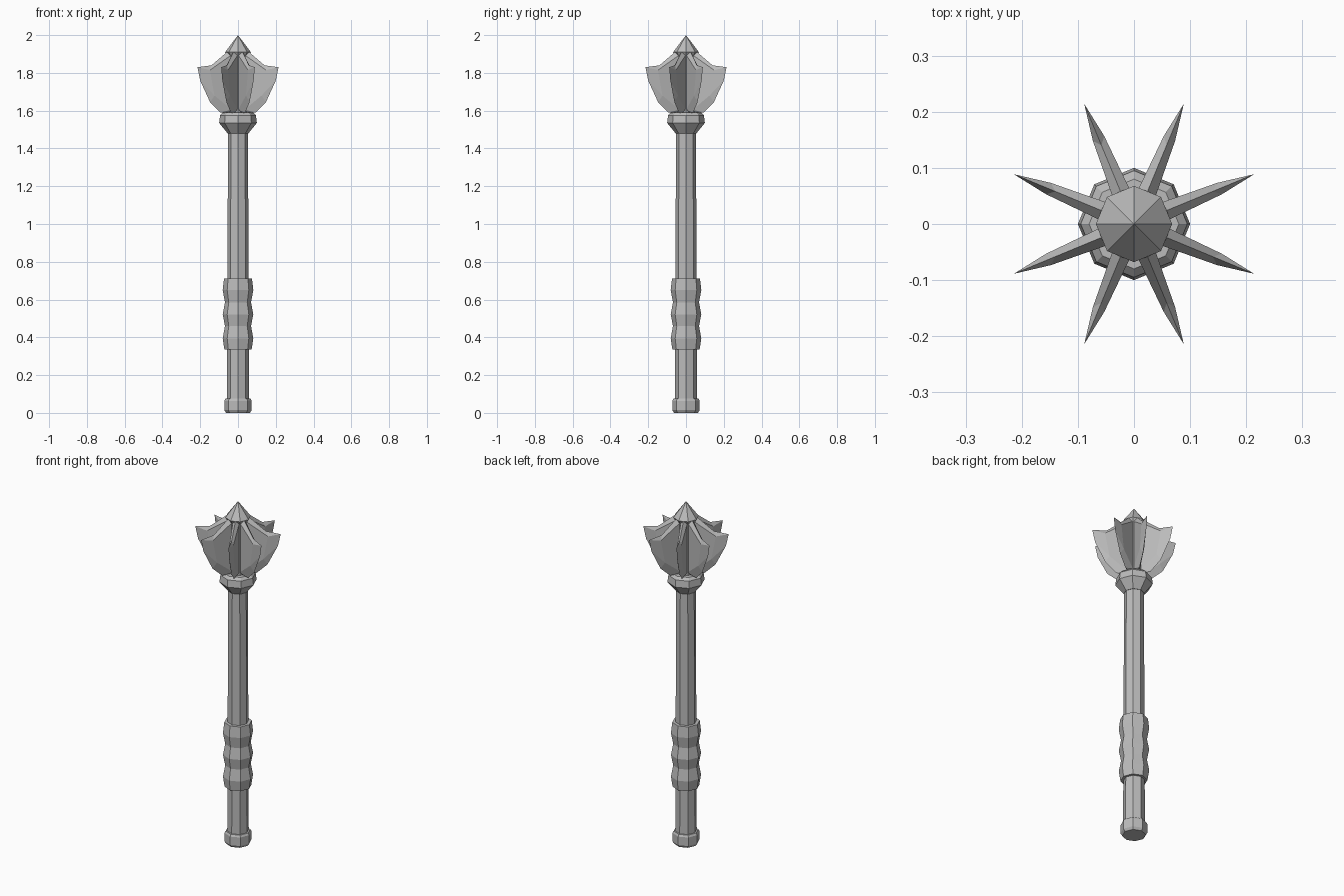
import bpy, bmesh, math

if "Cube" in bpy.data.objects:
    bpy.data.objects.remove(bpy.data.objects["Cube"])

steel = bpy.data.materials.new("steel grey")
steel.diffuse_color = (0.5, 0.5, 0.5, 1)
steel.use_nodes = True
steel.node_tree.nodes["Principled BSDF"].inputs["Base Color"].default_value = steel.diffuse_color
SIDES = 8


def finish(bm, name):
    bmesh.ops.recalc_face_normals(bm, faces=bm.faces)
    mesh = bpy.data.meshes.new(name)
    bm.to_mesh(mesh)
    bm.free()
    mesh.materials.append(steel)
    obj = bpy.data.objects.new(name, mesh)
    bpy.context.collection.objects.link(obj)
    return obj


def lathe(name, profile):
    """Closed eight-sided turned part from (radius, z) pairs."""
    bm = bmesh.new()
    rings = []
    for r, z in profile:
        if r == 0:
            rings.append([bm.verts.new((0, 0, z))])
        else:
            rings.append([bm.verts.new((r * math.cos(math.tau * i / SIDES),
                                        r * math.sin(math.tau * i / SIDES), z))
                          for i in range(SIDES)])
    for a, b in zip(rings, rings[1:]):
        for i in range(SIDES):
            j = (i + 1) % SIDES
            if len(b) == 1:
                bm.faces.new((a[i], a[j], b[0]))
            else:
                bm.faces.new((a[i], a[j], b[j], b[i]))
    for ring in (rings[0], rings[-1]):
        if len(ring) > 1:
            bm.faces.new(ring)
    return finish(bm, name)


# turned parts
lathe("pommel", [(0.063, 0), (0.072, 0.014), (0.072, 0.064), (0.066, 0.075)])
lathe("shaft", [(0.058, 0.06), (0.053, 1.5)])
lathe("grip", [(0.072, 0.335), (0.081, 0.395), (0.069, 0.46), (0.081, 0.522),
               (0.069, 0.585), (0.081, 0.65), (0.074, 0.712)])
lathe("collar", [(0.055, 1.48), (0.1, 1.535), (0.095, 1.575), (0.08, 1.59)])
lathe("head_core", [(0.055, 1.57), (0.055, 1.9)])
lathe("tip", [(0.052, 1.885), (0.068, 1.91), (0, 2.0)])

# flange: sharp outline in the middle plane, thick body on both sides
RIDGE = {"A": (0.045, 1.925), "B": (0.152, 1.84), "C": (0.232, 1.83),
         "D": (0.217, 1.76), "E": (0.16, 1.645), "F": (0.1, 1.59), "G": (0.045, 1.585)}
BODY = {"a": (0.045, 0.0175, 1.895), "b": (0.165, 0.011, 1.815),
        "d": (0.14, 0.012, 1.68), "e": (0.045, 0.0175, 1.605)}
FACES = ["ABba", "BCb", "CDdb", "DEd", "EFed", "FGe", "abde"]


def flange(name, angle):
    bm = bmesh.new()
    ridge = {k: bm.verts.new((r, 0, z)) for k, (r, z) in RIDGE.items()}
    sides = []
    for s in (1, -1):
        body = {k: bm.verts.new((r, s * t, z)) for k, (r, t, z) in BODY.items()}
        sides.append(body)
        v = {**ridge, **body}
        for f in FACES:
            bm.faces.new([v[c] for c in f])
    # root face, buried in the core
    p, q = sides
    bm.faces.new((ridge["A"], p["a"], p["e"], ridge["G"], q["e"], q["a"]))
    obj = finish(bm, name)
    obj.rotation_euler.z = angle


for k in range(8):
    flange(f"flange_{k + 1}", math.tau * (k + 0.5) / 8)
